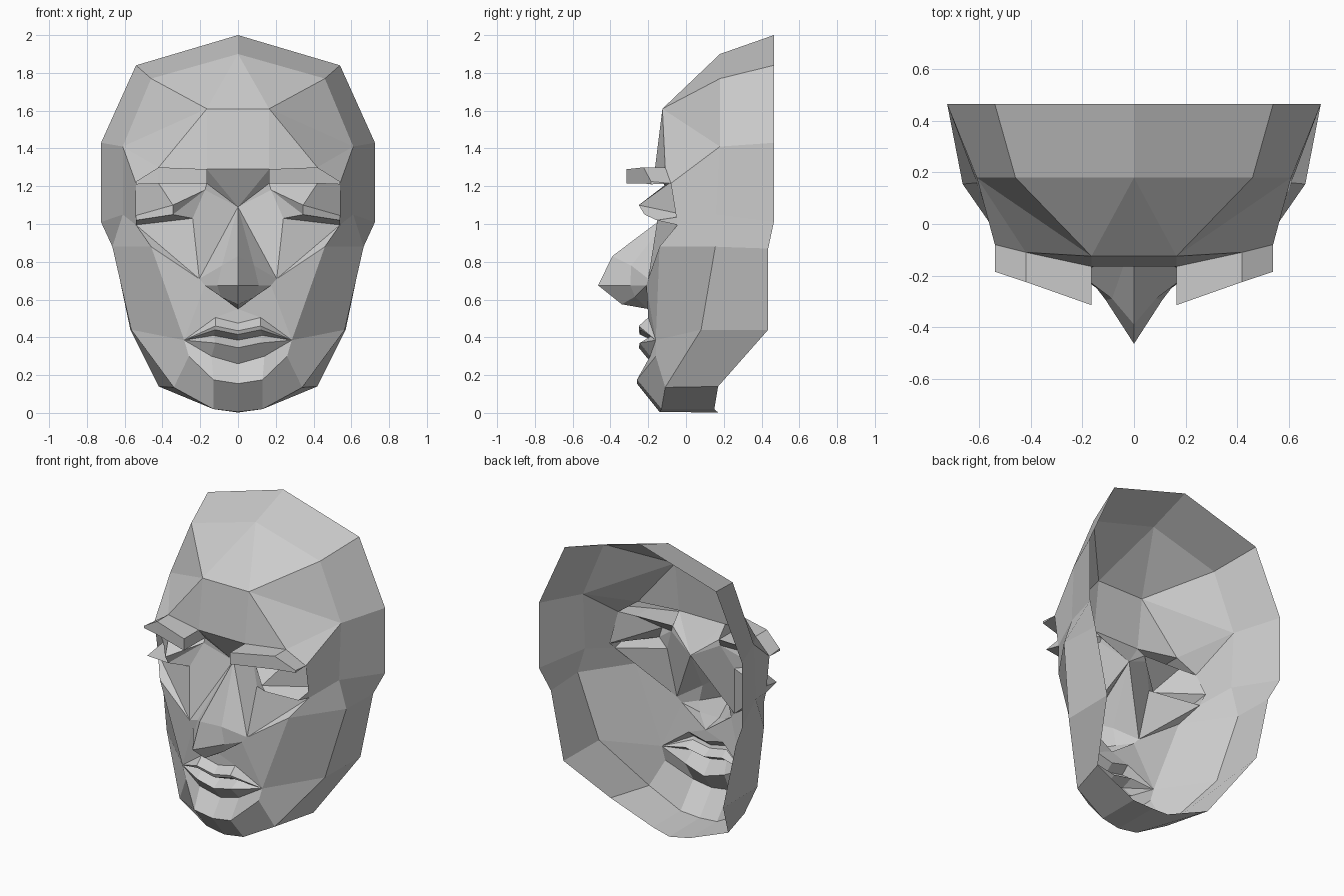
import bpy, bmesh
from mathutils import Vector

if "Cube" in bpy.data.objects:
    bpy.data.objects.remove(bpy.data.objects["Cube"])


def part(name, *strips):
    """Loft each strip of point rows into flat faces, then mirror across x."""
    bm = bmesh.new()
    for rows in strips:
        for a, b in zip(rows, rows[1:]):
            for i in range(len(a) - 1):
                loop = list(dict.fromkeys((a[i], a[i + 1], b[i + 1], b[i])))
                if len(loop) > 2:
                    bm.faces.new([bm.verts.new(p) for p in loop])
    bmesh.ops.remove_doubles(bm, verts=bm.verts, dist=1e-4)
    bmesh.ops.recalc_face_normals(bm, faces=bm.faces)
    bm.normal_update()
    # Face outward from the middle of the head
    mid_head = Vector((0, 0.45, 0.9))
    if sum((f.calc_center_median() - mid_head).dot(f.normal) * f.calc_area() for f in bm.faces) < 0:
        bmesh.ops.reverse_faces(bm, faces=bm.faces)
    mesh = bpy.data.meshes.new(name)
    bm.to_mesh(mesh)
    bm.free()
    ob = bpy.data.objects.new(name, mesh)
    bpy.context.collection.objects.link(ob)
    ob.modifiers.new("mirror", 'MIRROR').use_clip = True
    return ob


# Landmarks shared between neighbouring parts
hair_c, hair = (0, -.125, 1.61), (.165, -.125, 1.61)
glab_c, glab = (0, -.165, 1.29), (.165, -.165, 1.29)
nasion = (0, -.045, 1.09)
brow_top, brow_out, brow_in = (.42, -.11, 1.30), (.54, -.08, 1.215), (.165, -.10, 1.215)
eye_in, eye_low, eye_out = (.175, -.10, 1.18), (.24, -.15, 1.03), (.54, -.045, .995)
cheek, corner, jaw = (.46, -.14, .88), (.285, -.16, .385), (.26, -.16, .30)
wing, wing_low, nose_base = (.205, -.2, .71), (.175, -.21, .675), (0, -.2, .55)
lip_c, lip_peak = (0, -.2, .475), (.12, -.2, .505)
low_lip_c, low_lip = (0, -.18, .26), (.14, -.19, .30)
chin_c, chin = (0, -.26, .155), (.13, -.26, .175)

# Outer shell: open rim, middle ring and the edge of the face
rim = [(0, .465, 2), (.54, .465, 1.84), (.725, .465, 1.43), (.725, .465, 1.01),
       (.66, .435, .87), (.57, .435, .44), (.42, .17, .14), (.13, .15, .02), (0, .17, .002)]
ring = [(0, .18, 1.9), (.46, .18, 1.77), (.61, .18, 1.41), (.61, .16, 1.05),
        (.665, .155, .88), (.565, .08, .44), (.34, -.11, .135), (.13, -.13, .02), (0, -.14, .005)]
part("head_shell", [rim, ring],
     [ring[:1] + ring[:3] + [ring[2]] + ring[2:],
      [hair_c, hair, hair, hair, brow_top, brow_out, eye_out, cheek, corner, jaw, chin, chin_c]])

# Forehead panel, its sloping sides and the notch above the nose
part("forehead_panel",
     [[hair_c, hair, brow_top], [glab_c, glab, glab]],
     [[glab_c, glab, brow_in, eye_in], [nasion] * 4])

# Overhanging brow
brow_rows = [[glab, brow_top, brow_out],
             [(.165, -.315, 1.29), (.42, -.225, 1.30), (.54, -.185, 1.225)],
             [(.165, -.315, 1.215), (.42, -.225, 1.215), (.54, -.185, 1.21)],
             [brow_in, (.42, -.09, 1.215), brow_out]]
part("brow", brow_rows,
     [[glab, brow_rows[1][0]], [brow_in, brow_rows[2][0]]],
     [[brow_out, brow_rows[1][2]], [brow_out, brow_rows[2][2]]])

# Hooded eyelid folding down to the lower lid
lid_back, lid_front = (.54, .01, 1.045), (.54, -.155, 1.02)
part("eyelid",
     [[brow_in, brow_rows[3][1], brow_out],
      [eye_in, (.345, -.25, 1.10), lid_back],
      [eye_in, (.345, -.22, 1.05), lid_front],
      [eye_in, eye_low, eye_out]],
     [[lid_back, lid_front], [lid_back, eye_out]],
     [[brow_out, lid_back], [brow_out, eye_out]])

# Cheek plane from the eye to the upper lip
part("cheek",
     [[eye_in, eye_low, eye_out, cheek, corner, lip_peak, lip_c],
      [nasion, wing, wing, wing, wing_low, nose_base, nose_base]])

# Nose with pinched sides
part("nose",
     [[nasion, (0, -.39, .83), (0, -.465, .675), (0, -.34, .575), nose_base],
      [nasion, (.085, -.29, .78), (.11, -.295, .675), (.09, -.27, .615), nose_base],
      [nasion, wing, wing_low, wing_low, nose_base]])

# Lips, folded between two shared mouth corners
part("lips",
     [[lip_c, lip_peak, corner],
      [(0, -.25, .435), (.12, -.25, .46), corner],
      [(0, -.245, .415), (.12, -.24, .44), corner],
      [(0, -.18, .385), (.13, -.18, .41), corner],
      [(0, -.25, .345), (.12, -.245, .37), corner],
      [low_lip_c, low_lip, corner]])

# Hollow between lower lip and chin
part("chin_hollow", [[low_lip_c, low_lip, corner], [chin_c, chin, jaw]])
